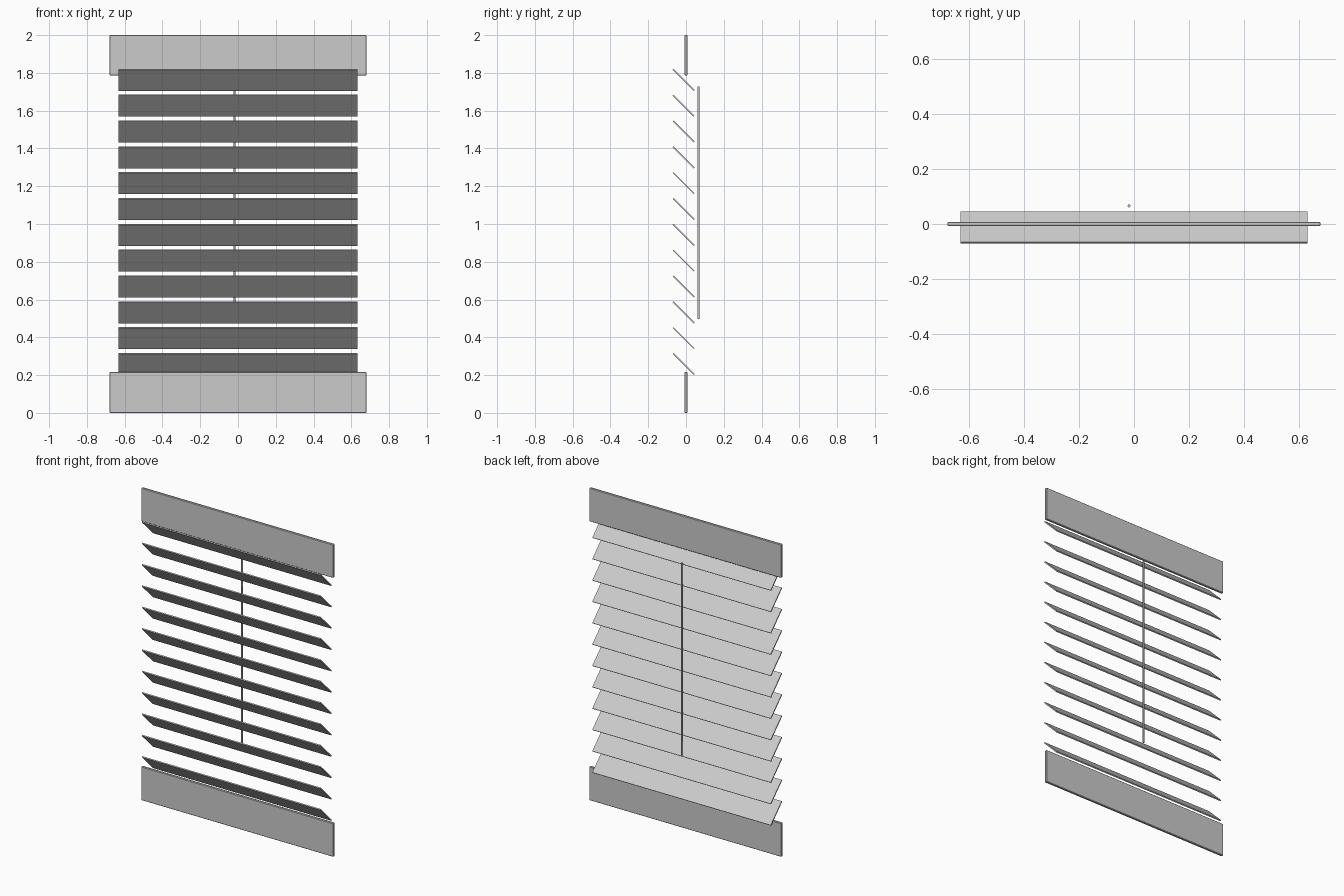
import bpy
from math import radians

if "Cube" in bpy.data.objects:
    bpy.data.objects.remove(bpy.data.objects["Cube"])


def box(name, size, loc, tilt=0.0, bevel=0.0):
    bpy.ops.mesh.primitive_cube_add(size=1, location=loc)
    ob = bpy.context.object
    ob.name = name
    ob.scale = size
    bpy.ops.object.transform_apply(location=False, rotation=False, scale=True)
    ob.rotation_euler.x = tilt
    if bevel:
        mod = ob.modifiers.new("edge_bevel", 'BEVEL')
        mod.width = bevel
        mod.segments = 1
    return ob


# Head rail and bottom rail
box("head_rail", (1.36, 0.016, 0.214), (0, 0, 1.893), bevel=0.003)
box("bottom_rail", (1.36, 0.016, 0.216), (0, 0, 0.108), bevel=0.003)

# Twelve slats, high at the front and sloping down to the back
COUNT, TOP, BOTTOM = 12, 1.763, 0.259
for i in range(COUNT):
    z = TOP + (BOTTOM - TOP) * i / (COUNT - 1)
    box(f"slat_{i + 1:02d}", (1.264, 0.158, 0.007), (0, -0.0125, z), tilt=radians(-45))

# Tilt rod behind the slats
bpy.ops.mesh.primitive_cylinder_add(vertices=8, radius=0.0055, depth=1.23,
                                    location=(-0.018, 0.066, 1.113))
bpy.context.object.name = "tilt_rod"
bpy.ops.object.shade_smooth_by_angle(angle=radians(50))
